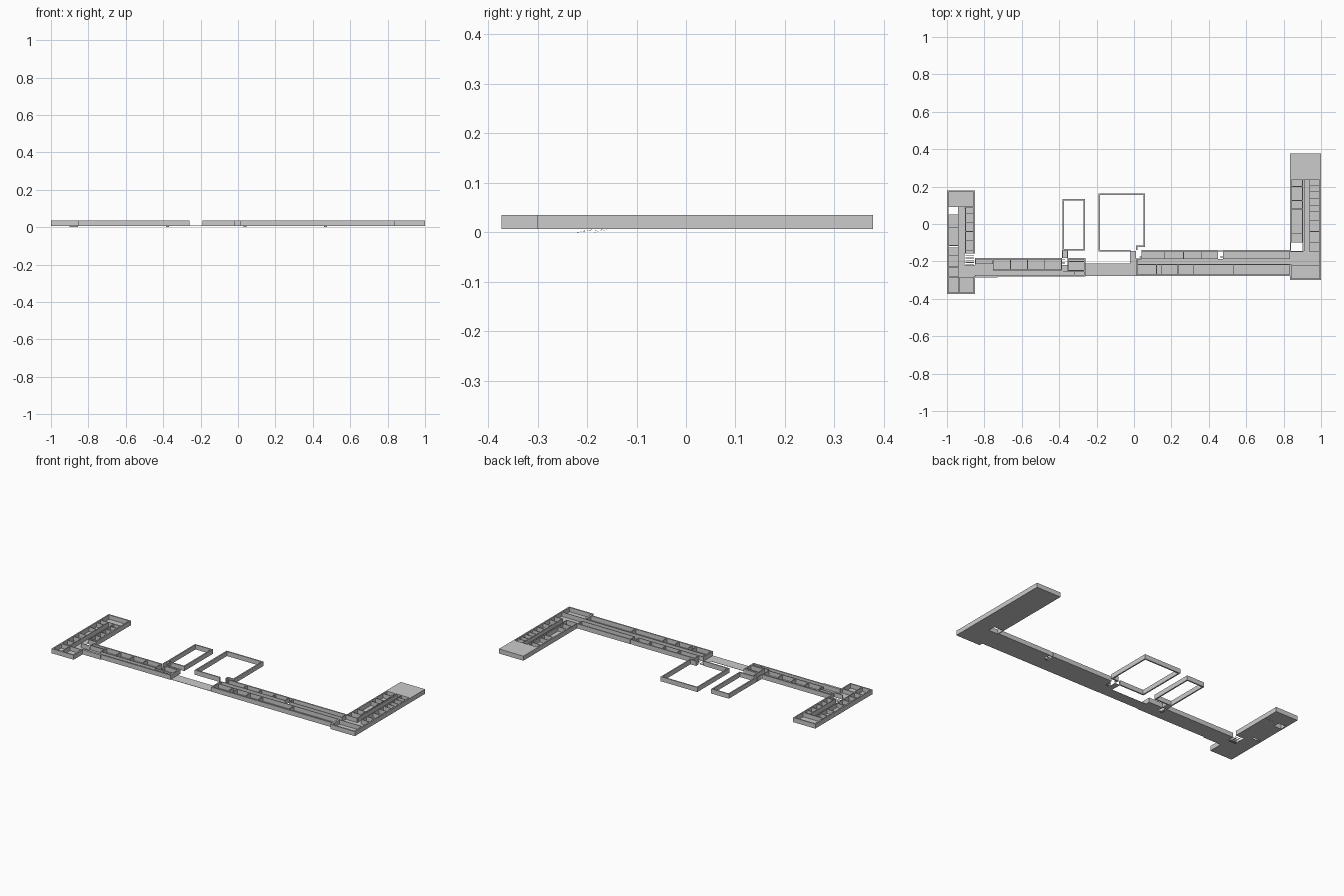
import bpy, bmesh

Z0, ZF, Z1 = 0.007, 0.0085, 0.035   # underside, floor, wall top
OUT, INN = 0.008, 0.004             # wall thicknesses


def make(name, boxes):
    """One object out of axis-aligned boxes (x0, x1, y0, y1, z0, z1)."""
    bm = bmesh.new()
    for x0, x1, y0, y1, z0, z1 in boxes:
        vs = bmesh.ops.create_cube(bm, size=1)["verts"]
        for v in vs:
            v.co = (x1 if v.co.x > 0 else x0, y1 if v.co.y > 0 else y0, z1 if v.co.z > 0 else z0)
    me = bpy.data.meshes.new(name)
    bm.to_mesh(me)
    bm.free()
    ob = bpy.data.objects.new(name, me)
    bpy.context.collection.objects.link(ob)
    return ob


def vwall(x, y0, y1, t=INN):
    return [(x - t / 2, x + t / 2, y0, y1, Z0, Z1)]


def hwall(y, x0, x1, t=INN):
    return [(x0, x1, y - t / 2, y + t / 2, Z0, Z1)]


def ring(x0, x1, y0, y1, t=INN):
    """Four walls inside a rectangle."""
    h = t / 2
    return (vwall(x0 + h, y0, y1, t) + vwall(x1 - h, y0, y1, t)
            + hwall(y0 + h, x0 + t, x1 - t, t) + hwall(y1 - h, x0 + t, x1 - t, t))


def rooms(x0, x1, y0, y1, xs=(), ys=()):
    """Walled strip divided at xs and ys."""
    out = ring(x0, x1, y0, y1)
    for x in xs:
        out += vwall(x, y0, y1)
    for y in ys:
        out += hwall(y, x0, x1)
    return out


def floors(name, rects):
    make(name, [(*r, Z0, ZF) for r in rects])


def stairs(name, x0, x1, y0, y1, n=5):
    """Small thin treads dropping under the floor."""
    d = (y1 - y0) / n
    make(name, [(x0, x1, y0 + i * d, y0 + i * d + d * 0.3, i * Z0 / n, i * Z0 / n + 0.001)
                for i in range(n)])


# left wing
w = rooms(-1, -0.85, 0.09, 0.18)
w += rooms(-1, -0.85, -0.373, -0.285, xs=[-0.935])
w += rooms(-1, -0.938, -0.285, 0.052, ys=[-0.23, -0.17, -0.115, -0.02])
w += rooms(-0.903, -0.85, -0.158, 0.09, ys=[-0.14, -0.09, -0.04, 0.01, 0.055])
w += vwall(-0.996, -0.373, 0.18, OUT) + vwall(-0.854, -0.158, 0.18, OUT)
w += vwall(-0.854, -0.373, -0.28, OUT) + hwall(-0.369, -1, -0.85, OUT) + hwall(0.176, -1, -0.85, OUT)
w += hwall(-0.22, -0.905, -0.85) + vwall(-0.94, 0.05, 0.09)
make("left_wing_walls", w)
floors("left_wing_floor", [(-1, -0.85, 0.09, 0.18), (-1, -0.938, -0.115, 0.052),
                           (-0.938, -0.905, -0.22, 0.09), (-0.905, -0.85, -0.158, 0.085),
                           (-1, -0.938, -0.22, -0.125), (-1, -0.85, -0.373, -0.22)])

# left gallery
w = rooms(-0.85, -0.755, -0.215, -0.183)
w += rooms(-0.755, -0.385, -0.248, -0.183, xs=[-0.66, -0.57, -0.48])
w += rooms(-0.355, -0.26, -0.25, -0.183, ys=[-0.2])
w += hwall(-0.277, -0.85, -0.26, OUT) + hwall(-0.187, -0.85, -0.385, OUT)
w += hwall(-0.187, -0.355, -0.26, OUT) + vwall(-0.264, -0.28, -0.183, OUT)
w += hwall(-0.283, -0.85, -0.73, OUT) + hwall(-0.255, -0.38, -0.26) + vwall(-0.32, -0.28, -0.255)
w += vwall(-0.382, -0.183, -0.14) + vwall(-0.355, -0.183, -0.14)
make("left_gallery_walls", w)
floors("left_gallery_floor", [(-0.85, -0.385, -0.28, -0.183), (-0.385, -0.26, -0.28, -0.22),
                              (-0.355, -0.26, -0.22, -0.183), (-0.382, -0.353, -0.183, -0.14)])

# entrance link between the galleries, floor only
floors("entrance_link_floor", [(-0.26, 0.012, -0.277, -0.21), (-0.022, 0.012, -0.21, -0.145)])

# right gallery
w = rooms(0.04, 0.45, -0.188, -0.14, xs=[0.165, 0.265, 0.36])
w += rooms(0.475, 0.835, -0.188, -0.14)
w += rooms(0.012, 0.835, -0.278, -0.215, xs=[0.12, 0.148, 0.235, 0.32, 0.53])
w += hwall(-0.274, 0.012, 0.835, OUT) + hwall(-0.144, 0.04, 0.45, OUT) + hwall(-0.144, 0.475, 0.835, OUT)
w += vwall(0.016, -0.278, -0.185, OUT) + hwall(-0.187, 0.012, 0.04) + hwall(-0.144, 0.45, 0.475)
make("right_gallery_walls", w)
floors("right_gallery_floor", [(0.012, 0.835, -0.278, -0.187), (0.04, 0.45, -0.187, -0.14),
                               (0.475, 0.835, -0.187, -0.14)])

# right wing
w = rooms(0.835, 0.903, -0.1, 0.24, ys=[-0.05, 0.08, 0.125, 0.2])
w += rooms(0.937, 1, -0.15, 0.24, ys=[-0.1, -0.04, 0.02, 0.065, 0.1, 0.135, 0.175, 0.205])
w += rooms(0.835, 1, -0.3, -0.218)
w += vwall(0.996, -0.3, 0.378, OUT) + vwall(0.839, -0.1, 0.378, OUT) + hwall(-0.296, 0.835, 1, OUT)
w += hwall(0.374, 0.835, 1, OUT) + vwall(0.839, -0.3, -0.215, OUT) + hwall(0.24, 0.835, 1)
w += vwall(0.91, -0.145, 0.24) + vwall(0.837, -0.15, -0.1) + hwall(-0.148, 0.835, 0.91)
make("right_wing_walls", w)
floors("right_wing_floor", [(0.835, 0.9, -0.1, 0.378), (0.9, 1, -0.145, 0.378),
                            (0.835, 1, -0.3, -0.145)])
make("right_wing_hall_roof", [(0.835, 1, 0.24, 0.378, Z1 - 0.002, Z1)])

# courtyard frames: walls without floors
make("small_courtyard_walls", ring(-0.383, -0.263, -0.143, 0.133, OUT))
w = vwall(-0.186, -0.148, 0.162, OUT) + hwall(0.158, -0.182, 0.058, OUT)
w += vwall(0.054, -0.123, 0.154, OUT) + hwall(-0.119, 0.012, 0.05, OUT)
w += vwall(0.016, -0.14, -0.123, OUT) + hwall(-0.144, -0.182, -0.02, OUT)
make("large_courtyard_walls", w)

# stair treads under the openings
stairs("left_wing_stairs", -0.9, -0.855, -0.22, -0.16)
stairs("left_gallery_stairs", -0.385, -0.37, -0.22, -0.185)
stairs("entrance_stairs", 0.03, 0.045, -0.185, -0.155)
stairs("right_gallery_stairs", 0.46, 0.475, -0.185, -0.155)
